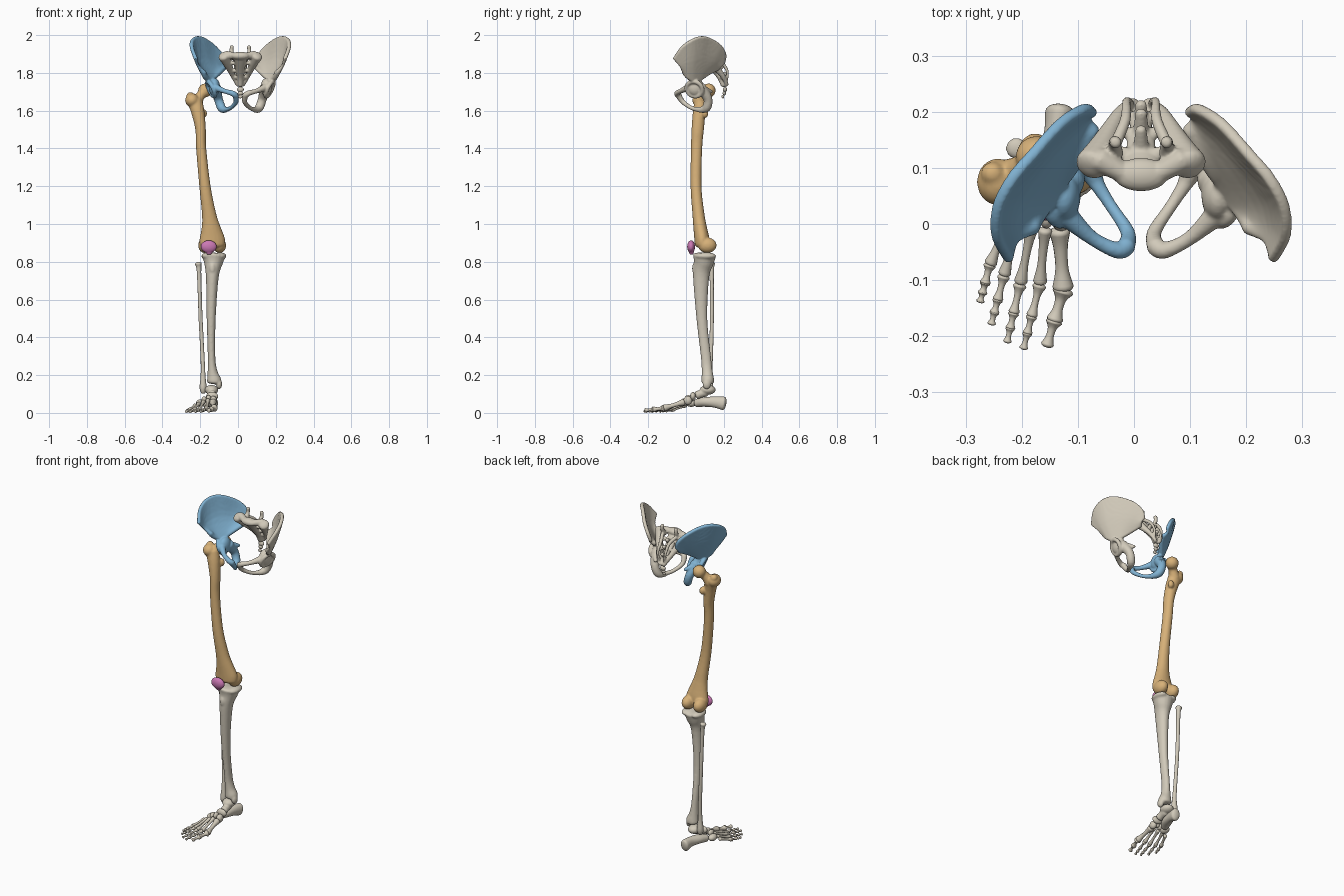
import bpy, bmesh, math
from mathutils import Vector, Matrix

cube = bpy.data.objects.get("Cube")
if cube:
    bpy.data.objects.remove(cube, do_unlink=True)

MID = 0.0125          # x of the pelvis mirror plane


def material(name, color):
    mat = bpy.data.materials.new(name)
    mat.use_nodes = True
    mat.diffuse_color = (*color, 1)
    for node in mat.node_tree.nodes:
        if node.type == 'BSDF_PRINCIPLED':
            node.inputs["Base Color"].default_value = (*color, 1)
            node.inputs["Roughness"].default_value = 0.7
    return mat


ivory = material("bone ivory", (0.64, 0.59, 0.49))
blue = material("hip blue", (0.22, 0.45, 0.65))
tan = material("thigh tan", (0.68, 0.44, 0.19))
pink = material("kneecap pink", (0.60, 0.19, 0.46))


def spline(points, steps):
    """Catmull-Rom samples through points of any dimension."""
    out = []
    last = len(points) - 1
    for i in range(last):
        quad = [points[max(i - 1, 0)], points[i], points[i + 1], points[min(i + 2, last)]]
        for s in range(steps):
            t = s / steps
            out.append([0.5 * (2 * b + (c - a) * t + (2 * a - 5 * b + 4 * c - d) * t * t
                               + (3 * b - a - 3 * c + d) * t ** 3)
                        for a, b, c, d in zip(*quad)])
    out.append(list(points[-1]))
    return out


def tube(bm, points, steps=5, sides=18, cap=0.5):
    """Sweep an ellipse along points (x, y, z, radius[, second radius])."""
    full = [tuple(p) if len(p) == 5 else (*p, p[3]) for p in points]
    path = spline(full, steps)
    spots = [Vector(p[:3]) for p in path]
    rings, axis = [], None
    for i, p in enumerate(path):
        t = (spots[min(i + 1, len(path) - 1)] - spots[max(i - 1, 0)]).normalized()
        if axis is None:
            axis = Vector((1, 0, 0)) if abs(t.x) < 0.9 else Vector((0, 0, 1))
        axis = (axis - t * axis.dot(t)).normalized()
        other = t.cross(axis)
        # rounded ends
        layers = [(0, 1)]
        bulge = cap * min(p[3], p[4])
        dome = [(bulge * math.sin(a), math.cos(a)) for a in (0.5, 0.95, 1.3)]
        if i == 0:
            layers = [(-o, k) for o, k in reversed(dome)] + layers
        elif i == len(path) - 1:
            layers = layers + dome
        for offset, k in layers:
            ring = []
            for s in range(sides):
                ang = math.tau * s / sides
                ring.append(bm.verts.new(spots[i] + t * offset
                                         + axis * (p[3] * k * math.cos(ang))
                                         + other * (p[4] * k * math.sin(ang))))
            rings.append(ring)
    for low, high in zip(rings, rings[1:]):
        for s in range(sides):
            n = (s + 1) % sides
            bm.faces.new((low[s], low[n], high[n], high[s]))
    bm.faces.new(rings[0])
    bm.faces.new(rings[-1])


def ball(bm, center, radii):
    if not isinstance(radii, tuple):
        radii = (radii,) * 3
    bmesh.ops.create_uvsphere(bm, u_segments=24, v_segments=14, radius=1,
                              matrix=Matrix.Translation(center) @ Matrix.Diagonal((*radii, 1)))


def finish(bm, name, mat, voxel=0, flip=False, rounds=6):
    """Turn the parts into one object, fused by remeshing when voxel is set."""
    if flip:
        for v in bm.verts:
            v.co.x = 2 * MID - v.co.x
    bmesh.ops.recalc_face_normals(bm, faces=bm.faces[:])
    for f in bm.faces:
        f.smooth = True
    mesh = bpy.data.meshes.new(name)
    bm.to_mesh(mesh)
    bm.free()
    mesh.materials.append(mat)
    obj = bpy.data.objects.new(name, mesh)
    bpy.context.scene.collection.objects.link(obj)
    if voxel:
        fuse = obj.modifiers.new("fuse", 'REMESH')
        fuse.mode = 'VOXEL'
        fuse.voxel_size = voxel
        fuse.use_smooth_shade = True
        soft = obj.modifiers.new("soften", 'SMOOTH')
        soft.factor = 0.5
        soft.iterations = rounds
    return obj


# Hip bones
def hip(name, mat, flip):
    bm = bmesh.new()
    # flared blade as closely packed ribs from socket to crest
    crest = spline([(.25, -.06, 1.88), (.27, -.02, 1.935), (.268, .03, 1.972), (.243, .08, 1.989),
                    (.205, .125, 1.98), (.155, .18, 1.945), (.115, .205, 1.9), (.1, .2, 1.86)], 9)
    base = spline([(.205, -.005, 1.8), (.198, .01, 1.78), (.185, .03, 1.765), (.17, .05, 1.76),
                   (.155, .075, 1.77), (.14, .095, 1.785), (.12, .125, 1.805), (.1, .165, 1.825)], 9)
    for low, high in zip(base, crest):
        mid = (Vector(low) + Vector(high)) / 2 + Vector((.008, .005, -.004))
        tube(bm, [(*low, .015), (*mid, .0075), (*high, .011)], steps=4, sides=10)
    # socket body and rim
    ball(bm, (.15, .05, 1.725), (.03, .045, .048))
    turn = Vector((.85, -.25, -.4)).to_track_quat('Z', 'Y')
    rim = [Vector((.167, .045, 1.715)) + turn @ Vector((.043 * math.cos(a), .043 * math.sin(a), 0))
           for a in (math.tau * i / 16 for i in range(17))]
    tube(bm, [(*p, .012) for p in rim], steps=2)
    # upper pubic branch, joint face, lower branch, seat bone
    tube(bm, [(.15, .02, 1.725, .022), (.1, -.025, 1.705, .013), (.055, -.047, 1.692, .015),
              (.038, -.04, 1.68, .017)])
    tube(bm, [(.04, -.042, 1.685, .017), (.036, -.015, 1.645, .013), (.068, .035, 1.612, .011),
              (.1, .085, 1.605, .015)])
    tube(bm, [(.145, .075, 1.72, .032), (.13, .115, 1.665, .024), (.112, .108, 1.615, .023),
              (.09, .07, 1.603, .014)])
    tube(bm, [(.135, .1, 1.71, .02), (.11, .137, 1.7, .008)])
    finish(bm, name, mat, .004, flip)


hip("left_hip_bone", ivory, False)
hip("right_hip_bone", blue, True)

# Sacrum: centre column, side columns and bridges that leave openings between them
bm = bmesh.new()
column = [(0, .09, 1.885), (0, .12, 1.85), (0, .155, 1.81), (0, .182, 1.775), (0, .2, 1.735)]
widths = [.042, .03, .024, .018, .014]
wings = [.088, .07, .052, .036, .016]
masses = [.03, .024, .017, .013, .01]
tube(bm, [(MID, y, z, w, .016) for (_, y, z), w in zip(column, widths)])
for side in (-1, 1):
    wing = [(MID + side * w, y + .016, z + .004, m) for (_, y, z), w, m in zip(column, wings, masses)]
    tube(bm, wing)
    for (_, y, z), end in zip(column, wing):
        tube(bm, [(MID, y, z, .011), end[:3] + (.011,)], steps=3)
    tube(bm, [(MID + side * .075, .115, 1.895, .022), (MID + side * .03, .09, 1.89, .018)])
    # joint horns and rear knobs
    tube(bm, [(MID + side * .045, .125, 1.88, .014), (MID + side * .047, .145, 1.915, .011),
              (MID + side * .045, .145, 1.94, .011)])
    tube(bm, [(MID + side * .047, .14, 1.89, .011), (MID + side * .028, .185, 1.86, .01),
              (MID + side * .026, .218, 1.81, .008), (MID + side * .018, .215, 1.76, .007)])
ball(bm, (MID, .088, 1.89), (.05, .03, .022))
for y, z in ((.17, 1.87), (.2, 1.84), (.215, 1.8)):
    tube(bm, [(MID, y - .03, z - .02, .014), (MID, y, z, .01)])
finish(bm, "sacrum", ivory, .004)

# Tailbone
bm = bmesh.new()
for y, z, r in ((.206, 1.712, .014), (.203, 1.692, .011), (.195, 1.674, .009)):
    ball(bm, (MID, y, z), (r * 1.3, r * .8, r))
finish(bm, "tailbone", ivory)

# Thigh bone
bm = bmesh.new()
tube(bm, [(-.228, .08, 1.65, .04, .035), (-.212, .07, 1.59, .035, .034), (-.198, .062, 1.5, .028, .033),
          (-.195, .056, 1.4, .027, .03), (-.175, .053, 1.2, .03, .029), (-.153, .066, 1.05, .038, .032),
          (-.143, .075, .98, .051, .036), (-.137, .084, .92, .068, .04), (-.137, .084, .89, .068, .038)])
ball(bm, (-.243, .075, 1.655), (.037, .042, .037))
ball(bm, (-.252, .09, 1.678), .021)
tube(bm, [(-.22, .085, 1.645, .032), (-.197, .1, 1.682, .025), (-.172, .115, 1.703, .028)])
ball(bm, (-.174, .12, 1.707), .037)
ball(bm, (-.182, .1, 1.585), (.018, .018, .024))
for x in (-.098, -.176):
    ball(bm, (x, .113, .887), (.035, .049, .041))
finish(bm, "thigh_bone", tan, .005)

# Kneecap
bm = bmesh.new()
ball(bm, (-.155, .027, .88), (.043, .021, .034))
tube(bm, [(-.155, .027, .875, .033, .018), (-.152, .03, .842, .014, .011)])
finish(bm, "kneecap", pink, .004)

# Shin bone
bm = bmesh.new()
tube(bm, [(-.128, .098, .832, .062, .062), (-.13, .094, .8, .052, .054), (-.136, .08, .72, .034, .043),
          (-.142, .084, .5, .024, .029), (-.14, .105, .3, .02, .027), (-.135, .112, .22, .026, .029),
          (-.127, .115, .175, .038, .034), (-.127, .115, .16, .037, .033)], cap=.25)
for x in (-.095, -.16):
    ball(bm, (x, .105, .83), (.034, .055, .02))
ball(bm, (-.136, .05, .765), (.019, .018, .035))
ball(bm, (-.1, .11, .152), (.016, .022, .028))
finish(bm, "shin_bone", ivory, .005)

# Calf bone
bm = bmesh.new()
tube(bm, [(-.21, .135, .79, .019), (-.206, .136, .74, .012), (-.198, .137, .5, .011),
          (-.188, .132, .3, .011), (-.185, .127, .2, .013), (-.185, .126, .135, .019),
          (-.184, .126, .108, .013)])
finish(bm, "calf_bone", ivory, .004, rounds=3)

# Heel and ankle
bm = bmesh.new()
tube(bm, [(-.132, .2, .05, .027, .037), (-.138, .155, .057, .024, .03), (-.155, .1, .058, .029, .026),
          (-.175, .055, .052, .022, .022)])
finish(bm, "heel_bone", ivory, .004)
bm = bmesh.new()
ball(bm, (-.14, .115, .122), (.036, .042, .026))
tube(bm, [(-.14, .1, .11, .026), (-.136, .075, .1, .021), (-.135, .06, .095, .023)])
finish(bm, "ankle_bone", ivory, .004)

# Midfoot
midfoot = {"boat_bone": ((-.137, .037, .088), (.032, .015, .023)),
           "inner_wedge": ((-.13, .01, .066), (.018, .023, .024)),
           "middle_wedge": ((-.156, .012, .076), (.013, .02, .018)),
           "outer_wedge": ((-.179, .014, .07), (.014, .023, .018)),
           "cube_shaped_bone": ((-.2, .027, .052), (.022, .031, .02))}
for name, (center, radii) in midfoot.items():
    bm = bmesh.new()
    ball(bm, center, radii)
    finish(bm, name, ivory)

# Five rays of the foot: base, knuckle, tip, radius
rays = [((-.133, -.008, .058), (-.126, -.118, .025), (-.155, -.217, .013), .019),
        ((-.158, -.006, .068), (-.168, -.108, .023), (-.197, -.222, .008), .0125),
        ((-.182, -.004, .06), (-.203, -.108, .02), (-.226, -.21, .008), .012),
        ((-.207, .0, .05), (-.232, -.093, .018), (-.254, -.178, .008), .0115),
        ((-.226, .002, .04), (-.257, -.073, .016), (-.274, -.138, .008), .0115)]


def toe_bone(name, start, end, r0, r1):
    bm = bmesh.new()
    at = lambda t: start.lerp(end, t)
    waist = 0.62 * min(r0, r1)
    tube(bm, [(*at(.06), r0), (*at(.3), waist * 1.1), (*at(.65), waist), (*at(.94), r1)], sides=14)
    finish(bm, name, ivory)


for n, (root, knuckle, tip, r) in enumerate(rays, 1):
    root, knuckle, tip = Vector(root), Vector(knuckle), Vector(tip)
    toe_bone(f"midfoot_ray_{n}", root, knuckle, r, r)
    cuts = (0, .55, 1) if n == 1 else (0, .5, .76, 1)
    for k, (a, b) in enumerate(zip(cuts, cuts[1:]), 1):
        shrink = lambda t: r + (max(.0078, r * .62) - r) * t
        toe_bone(f"toe_{n}_bone_{k}", knuckle.lerp(tip, a), knuckle.lerp(tip, b),
                 shrink(a), shrink(b))
